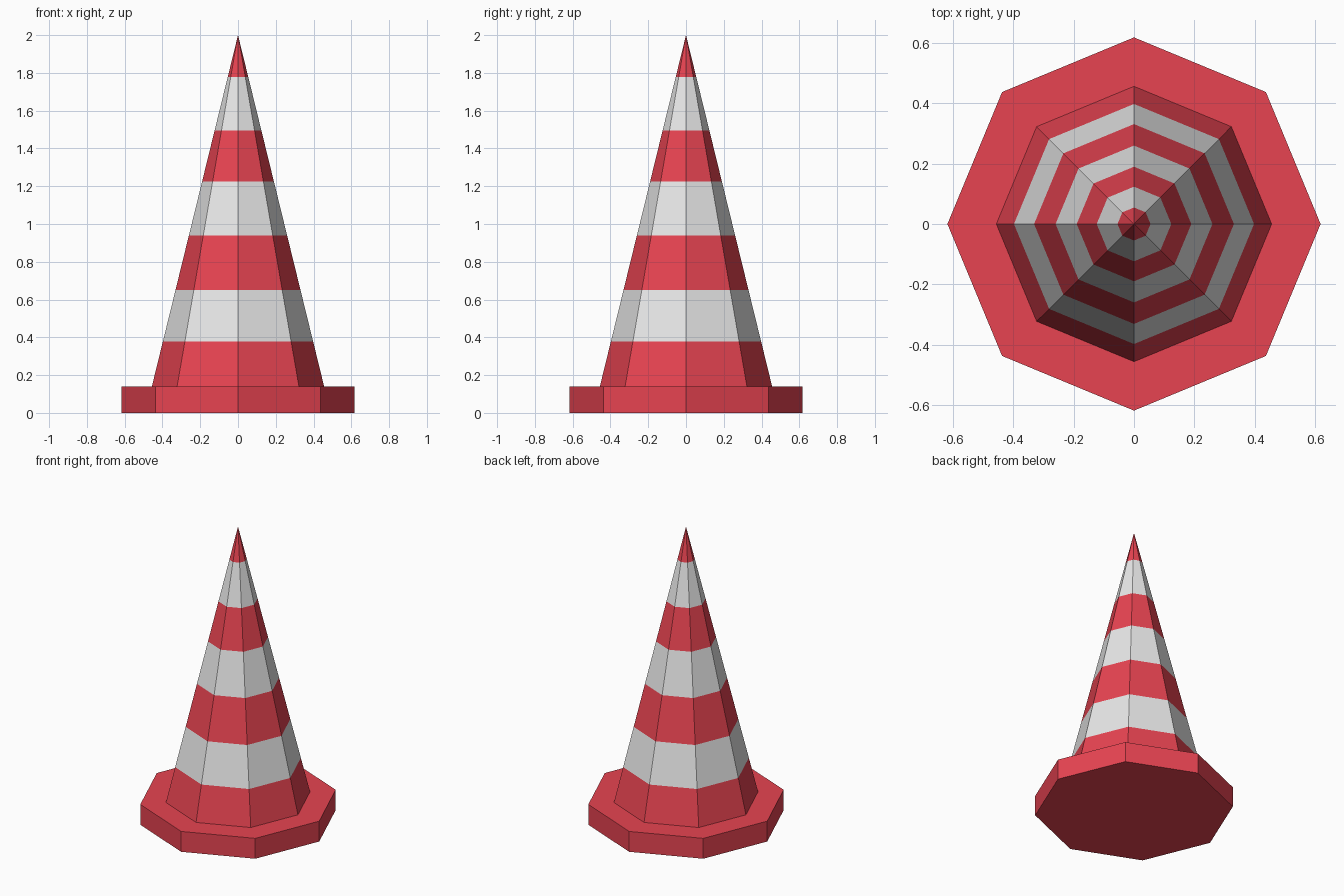
import bpy, bmesh, math

if "Cube" in bpy.data.objects:
    bpy.data.objects.remove(bpy.data.objects["Cube"])

SIDES = 8
BASE_TOP = 0.14


def material(name, rgb):
    m = bpy.data.materials.new(name)
    m.diffuse_color = (*rgb, 1.0)
    m.use_nodes = True
    m.node_tree.nodes["Principled BSDF"].inputs["Base Color"].default_value = m.diffuse_color
    return m


RED = material("red", (0.8, 0.057, 0.083))
WHITE = material("white", (0.8, 0.8, 0.8))


def tapered(name, r_bottom, r_top, z0, z1, cuts=()):
    """Eight-sided solid with corners on the x and y axes, striped at cut heights."""
    bm = bmesh.new()
    levels = [z0, *cuts, z1]
    rings = []
    for z in levels:
        r = r_bottom + (r_top - r_bottom) * (z - z0) / (z1 - z0)
        if r < 1e-6:
            rings.append([bm.verts.new((0, 0, z))])
        else:
            rings.append([bm.verts.new((r * math.cos(math.tau * i / SIDES),
                                        r * math.sin(math.tau * i / SIDES), z))
                          for i in range(SIDES)])
    for k, (lo, hi) in enumerate(zip(rings, rings[1:])):
        for i in range(SIDES):
            j = (i + 1) % SIDES
            top = [hi[0]] if len(hi) == 1 else [hi[j], hi[i]]
            bm.faces.new([lo[i], lo[j], *top]).material_index = k % 2
    # End caps
    bm.faces.new(rings[0][::-1])
    if len(rings[-1]) > 1:
        bm.faces.new(rings[-1])
    bmesh.ops.recalc_face_normals(bm, faces=bm.faces)
    mesh = bpy.data.meshes.new(name)
    bm.to_mesh(mesh)
    bm.free()
    mesh.materials.append(RED)
    if cuts:
        mesh.materials.append(WHITE)
    obj = bpy.data.objects.new(name, mesh)
    bpy.context.collection.objects.link(obj)
    return obj


# Flat octagonal foot
tapered("base", 0.618, 0.618, 0.0, BASE_TOP)

# Pointed body with alternating red and white bands
tapered("striped_cone", 0.456, 0.0, BASE_TOP, 2.0,
        cuts=(0.378, 0.65, 0.94, 1.226, 1.496, 1.777))
